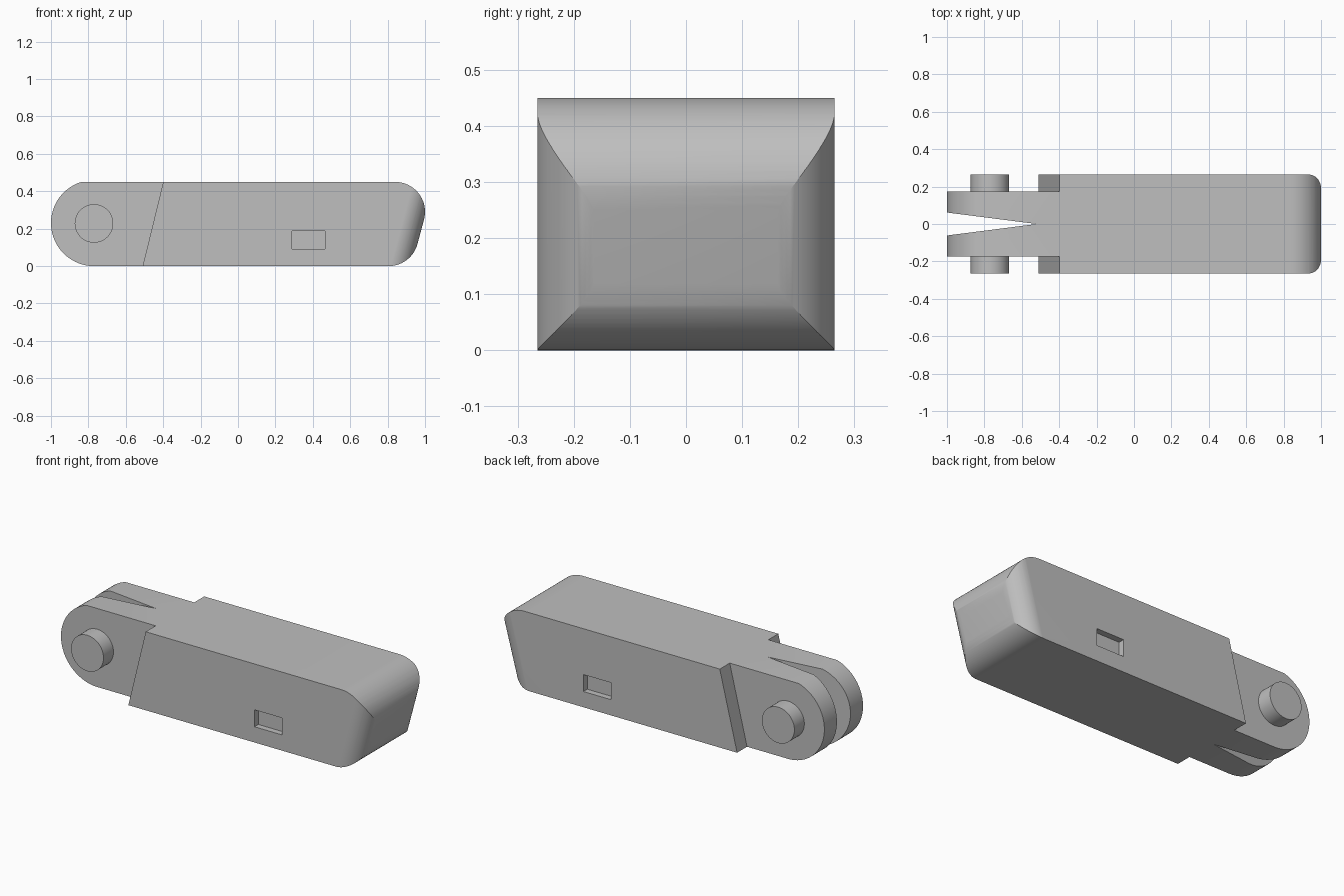
import bpy
import bmesh
from math import cos, sin, tan, radians, pi
from mathutils import Vector

cube = bpy.data.objects.get("Cube")
if cube:
    bpy.data.objects.remove(cube, do_unlink=True)

grey = bpy.data.materials.new("plain grey")
grey.use_nodes = True
COLOUR = (0.52, 0.52, 0.52, 1)
grey.diffuse_color = COLOUR
grey.node_tree.nodes["Principled BSDF"].inputs["Base Color"].default_value = COLOUR

HALF_W, TONGUE_W, HEIGHT = 0.265, 0.175, 0.45
LEAN = radians(15)
PIN_X, PIN_Z = -0.77, 0.23


def arc(cx, cy, r, start, end, steps=20):
    """Points along an arc, angles in radians."""
    angles = [start + (end - start) * i / steps for i in range(steps + 1)]
    return [(cx + r * cos(a), cy + r * sin(a)) for a in angles]


def prism(name, points, sweep):
    """Sweep a closed 3D polygon along a vector."""
    bm = bmesh.new()
    face = bm.faces.new([bm.verts.new(p) for p in points])
    result = bmesh.ops.extrude_face_region(bm, geom=[face], use_keep_orig=True)
    moved = [g for g in result["geom"] if isinstance(g, bmesh.types.BMVert)]
    bmesh.ops.translate(bm, verts=moved, vec=Vector(sweep))
    bmesh.ops.recalc_face_normals(bm, faces=bm.faces[:])
    mesh = bpy.data.meshes.new(name)
    bm.to_mesh(mesh)
    bm.free()
    mesh.materials.append(grey)
    obj = bpy.data.objects.new(name, mesh)
    bpy.context.collection.objects.link(obj)
    return obj


def side_prism(name, profile, y0, y1):
    """Sweep an x-z profile across y."""
    return prism(name, [(x, y0, z) for x, z in profile], (0, y1 - y0, 0))


def select(obj):
    bpy.ops.object.select_all(action="DESELECT")
    obj.select_set(True)
    bpy.context.view_layer.objects.active = obj


def cut(target, cutter, operation="DIFFERENCE"):
    cutter.hide_render = True
    mod = target.modifiers.new(cutter.name, "BOOLEAN")
    mod.operation, mod.solver, mod.object = operation, "EXACT", cutter
    select(target)
    bpy.ops.object.modifier_apply(modifier=mod.name)
    bpy.data.objects.remove(cutter, do_unlink=True)


def box_profile(x0, x1, z0, z1):
    return [(x0, z0), (x1, z0), (x1, z1), (x0, z1)]


# Body: round hinge end, leaning rounded nose
nose_r, top_z, top_x = 0.16, 0.29, 0.84
low_x = top_x - tan(LEAN) * (top_z - nose_r)
hinge = [(x, min(z, HEIGHT)) for x, z in arc(PIN_X, PIN_Z, 0.23, radians(107), pi * 1.5, 32)]
profile = (hinge
           + arc(low_x, nose_r, nose_r, -pi / 2, -LEAN)
           + arc(top_x, top_z, nose_r, -LEAN, pi / 2))
body = side_prism("body", profile, -HALF_W, HALF_W)

# Round the upright nose corners, following the lean
r = 0.115
tip = top_x + nose_r / cos(LEAN) - tan(LEAN) * top_z + 0.001
below, above = -0.1, 0.6
plan = ([(-1.2, -0.4), (tip - r, -0.4)]
        + arc(tip - r, r - HALF_W, r, -pi / 2, 0)
        + arc(tip - r, HALF_W - r, r, 0, pi / 2)
        + [(tip - r, 0.4), (-1.2, 0.4)])
# keep the flanks flush by trimming only ahead of the corner start
plan = [(x, max(-HALF_W, min(HALF_W, y))) for x, y in plan]
plan = [p for i, p in enumerate(plan) if p not in plan[:i]]
shift = tan(LEAN) * below
rounder = prism("nose_rounder", [(x + shift, y, below) for x, y in plan],
                (tan(LEAN) * (above - below), 0, above - below))
# a hair wider than the body so that no flank faces coincide
rounder.scale.y = 1.0005
rounder.location.x = 0
bpy.context.view_layer.update()
cut(body, rounder, "INTERSECT")

# Slanted shoulders beside the tongue, and a pocket in each flank
shoulder = [(-1.2, -0.1), (-0.534, -0.1), (-0.363, 0.6), (-1.2, 0.6)]
for side in (-1, 1):
    cut(body, side_prism("shoulder_cutter", shoulder, side * TONGUE_W, side * 0.4))
    cut(body, side_prism("pocket_cutter", box_profile(0.29, 0.465, 0.09, 0.187),
                         side * (HALF_W - 0.035), side * 0.4))

# V notch splitting the tongue into two prongs
notch = [(-1.2, -0.087), (-0.52, 0), (-1.2, 0.087)]
cut(body, prism("notch_cutter", [(x, y, -0.1) for x, y in notch], (0, 0, 0.8)))

# Hinge pins
pins = [side_prism(name, arc(PIN_X, 0.228, 0.103, 0, 2 * pi * 47 / 48, 47),
                   side * 0.15, side * HALF_W)
        for name, side in (("left_pin", -1), ("right_pin", 1))]
pins[0].name, pins[1].name = "front_pin", "back_pin"

for obj in [body] + pins:
    select(obj)
    bpy.ops.object.shade_smooth_by_angle(angle=radians(25))
